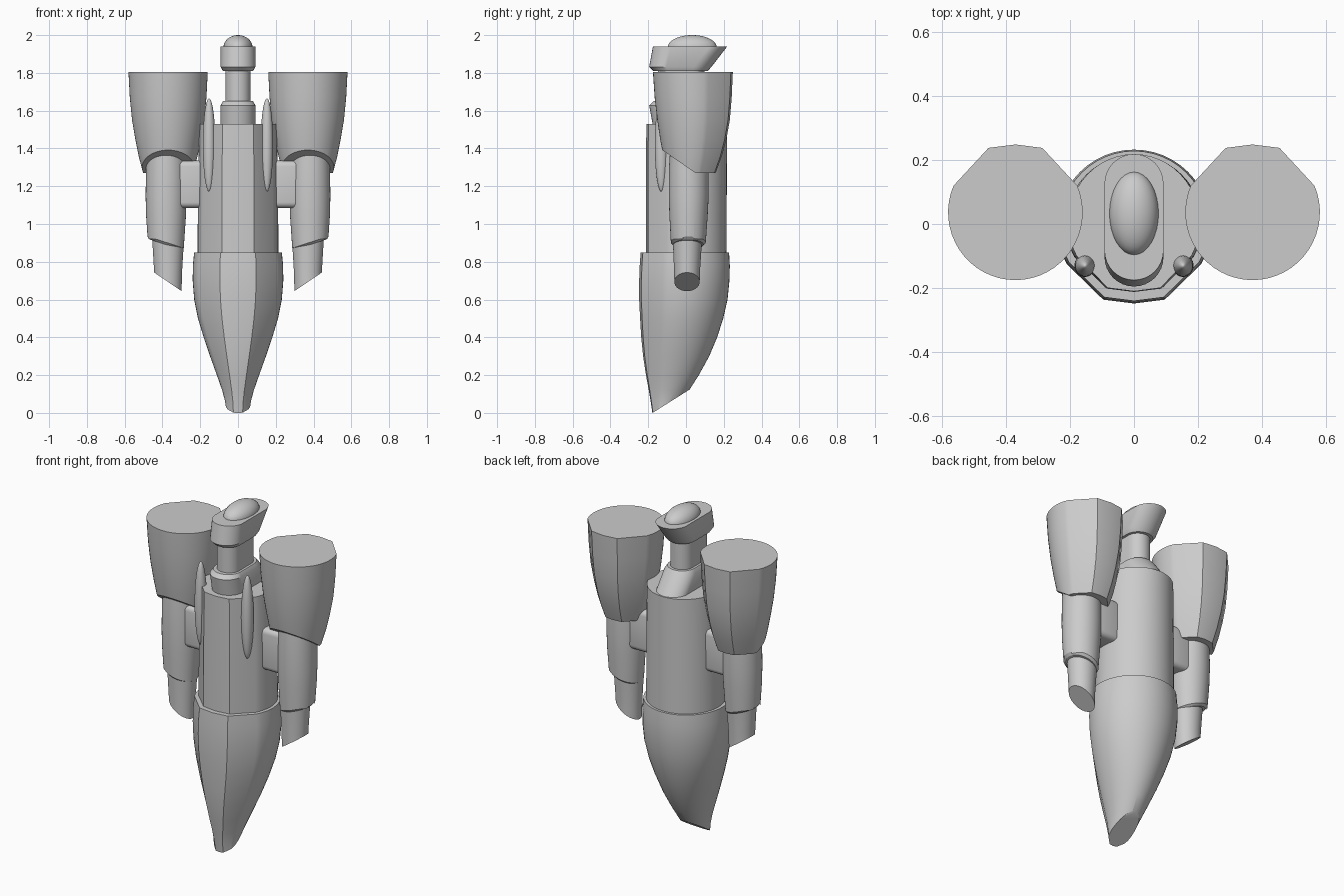
import bpy, bmesh
from math import sin, cos, radians, pi
from mathutils import Matrix

if "Cube" in bpy.data.objects:
    bpy.data.objects.remove(bpy.data.objects["Cube"])


def finish(name, bm, mirror=False, angle=30):
    bmesh.ops.recalc_face_normals(bm, faces=bm.faces[:])
    me = bpy.data.meshes.new(name)
    bm.to_mesh(me)
    bm.free()
    ob = bpy.data.objects.new(name, me)
    bpy.context.collection.objects.link(ob)
    bpy.ops.object.select_all(action='DESELECT')
    ob.select_set(True)
    bpy.context.view_layer.objects.active = ob
    bpy.ops.object.shade_smooth_by_angle(angle=radians(angle))
    if mirror:
        ob.modifiers.new("Mirror", 'MIRROR')
    return ob


# Cross-sections, unit size
def faceted(start):
    """Round at +y, three flat facets at -y."""
    n = 32
    arc = [radians(-start + (180 + 2 * start) * i / n) for i in range(n + 1)]
    return [(cos(a), sin(a)) for a in arc] + [(-.4, -.95), (0, -1), (.4, -.95)]


ROUND = [(cos(2 * pi * i / 40), sin(2 * pi * i / 40)) for i in range(40)]


def loft(name, rows, section, cx=0, cut=None, bevel=0, mirror=False):
    """rows: (z, half width, y at section -1, y at section +1)."""
    bm = bmesh.new()
    rings = []
    for z, w, y0, y1 in rows:
        if section == 'slot':
            straight = (y1 - y0) / 2 - w
            mid = (y0 + y1) / 2
            pts = []
            for s in (1, -1):
                for i in range(17):
                    a = pi * i / 16 + (0 if s > 0 else pi)
                    pts.append((w * cos(a), mid + s * straight + w * sin(a)))
        else:
            pts = [(u * w, (y0 + y1) / 2 + v * (y1 - y0) / 2) for u, v in section]
        rings.append([bm.verts.new((cx + x, y, z)) for x, y in pts])
    n = len(rings[0])
    for a, b in zip(rings, rings[1:]):
        for i in range(n):
            j = (i + 1) % n
            bm.faces.new((a[i], a[j], b[j], b[i]))
    bm.faces.new(rings[0])
    bm.faces.new(rings[-1])
    if cut:
        co, no = cut
        bmesh.ops.bisect_plane(bm, geom=bm.verts[:] + bm.edges[:] + bm.faces[:],
                               plane_co=co, plane_no=no, clear_outer=True)
        rim = [e for e in bm.edges if e.is_boundary]
        bmesh.ops.holes_fill(bm, edges=rim, sides=0)
        if bevel:
            bmesh.ops.bevel(bm, geom=rim, offset=bevel, segments=1, affect='EDGES')
    return finish(name, bm, mirror)


def ellipsoid(name, centre, radii, mirror=False):
    bm = bmesh.new()
    m = Matrix.Translation(centre) @ Matrix.Diagonal((*radii, 1))
    bmesh.ops.create_uvsphere(bm, u_segments=32, v_segments=20, radius=1, matrix=m)
    return finish(name, bm, mirror, 60)


# Lower hull with slanted tip
loft("lower_hull", [
    (-.02, .058, -.175, -.075), (.06, .068, -.187, -.025), (.12, .084, -.197, .017),
    (.2, .112, -.212, .068), (.3, .148, -.227, .123), (.4, .182, -.237, .165),
    (.5, .212, -.243, .197), (.6, .232, -.248, .22), (.7, .24, -.248, .23),
    (.78, .239, -.245, .232), (.85, .232, -.24, .228)],
    faceted(29), cut=((0, -.177, 0), (0, .63, -1)))

# Torso
loft("torso", [(.84, .214, -.212, .214), (1.2, .212, -.212, .216), (1.53, .205, -.21, .218)],
     faceted(29))

# Head, neck and the mirrored neck base
head = [(1.81, .08, -.172, .115), (1.832, .092, -.195, .135), (1.94, .092, -.175, .218)]
loft("head", head, 'slot')
loft("neck_base", [(3.46 - z, w, a, b) for z, w, a, b in head], 'slot')
loft("neck", [(1.6, .066, -.148, .098), (1.85, .066, -.148, .098)], 'slot')
ellipsoid("head_dome", (0, .033, 1.935), (.077, .13, .065))

# Spindles on the front shoulders
ellipsoid("spindle", (.153, -.13, 1.418), (.033, .035, .247), True)

# Shoulder cups: facets face backwards, front lower edge cut at a slant
loft("shoulder_cup", [
    (1.27, .133, .157, -.1), (1.36, .156, .19, -.12), (1.45, .174, .214, -.137),
    (1.55, .191, .232, -.152), (1.67, .203, .242, -.166), (1.806, .21, .248, -.175)],
    faceted(23), .37, ((0, .05, 1.27), (0, -.69, -1)), mirror=True)

# Forearms
loft("forearm", [
    (.8, .09, -.076, .098), (.92, .097, -.081, .106), (1.05, .106, -.088, .115),
    (1.15, .108, -.091, .12), (1.3, .106, -.09, .12), (1.45, .1, -.08, .115)],
    ROUND, .381, ((.38, 0, .89), (.32, 0, -1)), .012, True)

# Hands with slanted ends
loft("hand", [(.6, .07, -.06, .07), (.75, .074, -.063, .074), (.95, .086, -.071, .087)],
     ROUND, .37, ((.37, 0, .693), (.68, 0, -1)), mirror=True)

# Arm mounts joining forearm to torso
bm = bmesh.new()
bmesh.ops.create_cube(bm, size=1, matrix=Matrix.Translation((.245, .015, 1.21))
                      @ Matrix.Diagonal((.18, .15, .25, 1)))
bmesh.ops.bevel(bm, geom=bm.edges[:], offset=.03, segments=4, profile=.5, affect='EDGES')
finish("arm_mount", bm, True)
